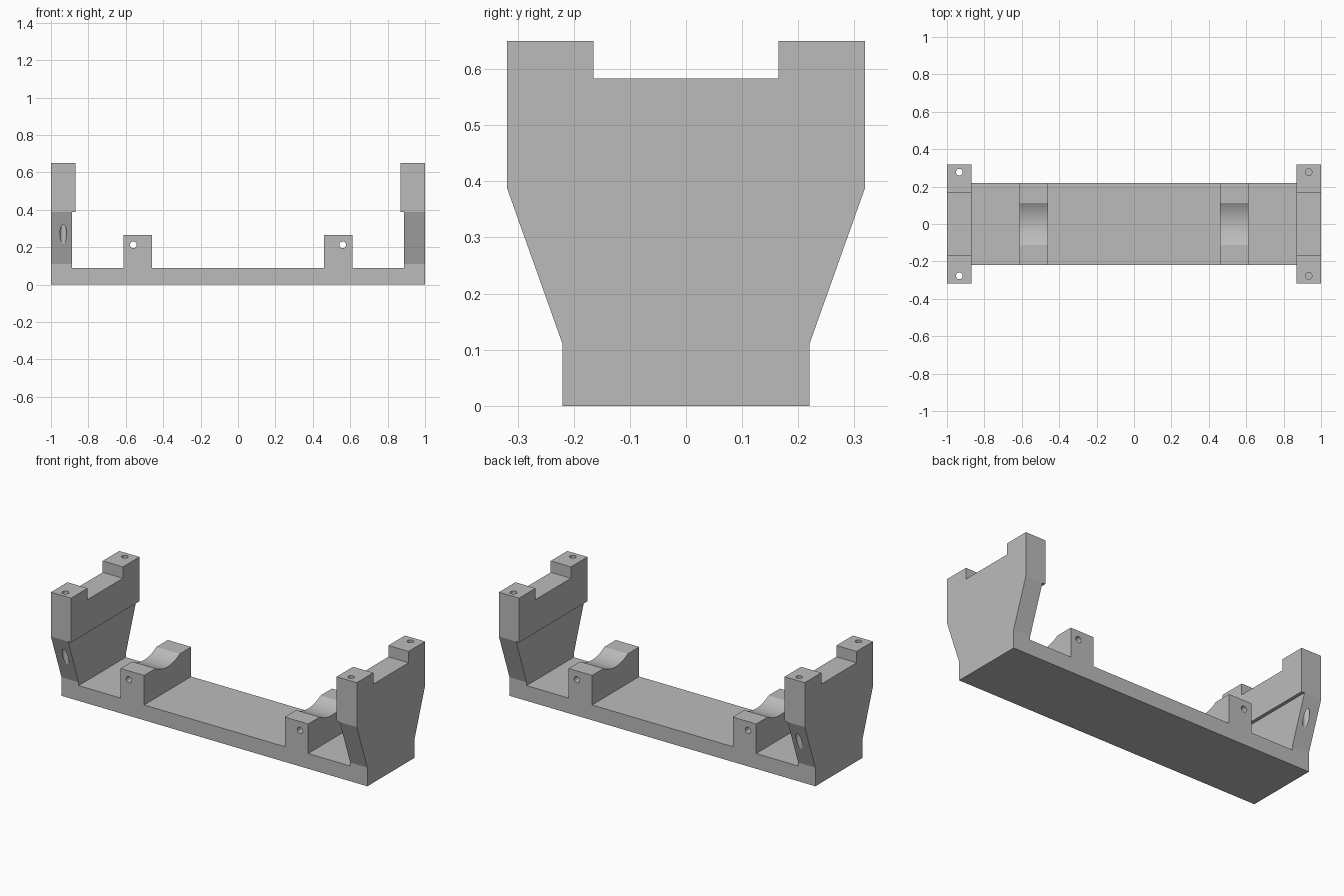
import bpy, bmesh, math
from mathutils import Matrix, Vector

cube = bpy.data.objects.get("Cube")
if cube:
    bpy.data.objects.remove(cube, do_unlink=True)

grey = bpy.data.materials.new("plain grey")
grey.use_nodes = True
COLOUR = (0.5, 0.5, 0.5, 1)
grey.diffuse_color = COLOUR
grey.node_tree.nodes["Principled BSDF"].inputs["Base Color"].default_value = COLOUR


def finish(bm, name):
    bmesh.ops.recalc_face_normals(bm, faces=bm.faces)
    mesh = bpy.data.meshes.new(name)
    bm.to_mesh(mesh)
    bm.free()
    mesh.materials.append(grey)
    obj = bpy.data.objects.new(name, mesh)
    bpy.context.collection.objects.link(obj)
    return obj


def extrude_yz(name, profile, x0, x1):
    """Closed y-z outline pushed along x."""
    bm = bmesh.new()
    face = bm.faces.new([bm.verts.new((x0, y, z)) for y, z in profile])
    out = bmesh.ops.extrude_face_region(bm, geom=[face])
    verts = [v for v in out["geom"] if isinstance(v, bmesh.types.BMVert)]
    bmesh.ops.translate(bm, verts=verts, vec=(x1 - x0, 0, 0))
    return finish(bm, name)


def rod(start, end, radius):
    """Cylinder between two points, used for drilling."""
    start, end = Vector(start), Vector(end)
    axis = end - start
    turn = axis.to_track_quat("Z", "Y").to_matrix().to_4x4()
    bm = bmesh.new()
    bmesh.ops.create_cone(bm, cap_ends=True, segments=32, radius1=radius, radius2=radius,
                          depth=axis.length, matrix=Matrix.Translation((start + end) / 2) @ turn)
    return finish(bm, "drill")


def cut(obj, cutter):
    mod = obj.modifiers.new("cut", "BOOLEAN")
    mod.operation, mod.solver, mod.object = "DIFFERENCE", "EXACT", cutter
    select(obj)
    bpy.ops.object.modifier_apply(modifier=mod.name)
    bpy.data.objects.remove(cutter, do_unlink=True)


def select(obj):
    bpy.ops.object.select_all(action="DESELECT")
    obj.select_set(True)
    bpy.context.view_layer.objects.active = obj


def mirrored(half):
    return half + [(-y, z) for y, z in reversed(half)]


FLOOR, BEND, WIDE, TOP = 0.09, 0.11, 0.388, 0.65
HOLE = 0.018

# Base plate between the two end walls
extrude_yz("base_plate", mirrored([(0.22, 0), (0.22, FLOOR)]), -0.888, 0.888)

# Saddle outline: flat lands either side of a shallow arc
half_chord, arc_r, block_top = 0.113, 0.21, 0.265
arc_angle = math.asin(half_chord / arc_r)
arc_z = block_top + arc_r * math.cos(arc_angle)
arc = []
for i in range(25):
    a = arc_angle * (1 - i / 12)
    arc.append((arc_r * math.sin(a), arc_z - arc_r * math.cos(a)))
saddle = [(0.22, FLOOR), (0.22, block_top)] + arc + [(-0.22, block_top), (-0.22, FLOOR)]

# End wall outlines: flared lower wall, notched thicker head
lower = mirrored([(0.22, 0), (0.22, BEND), (0.319, WIDE)])
head = mirrored([(0.319, WIDE), (0.319, TOP), (0.165, TOP), (0.165, 0.583)])

for side, label in ((-1, "right"), (1, "left")):
    block = extrude_yz(label + "_saddle_block", saddle, side * 0.46, side * 0.613)
    cut(block, rod((side * 0.56, -0.4, 0.213), (side * 0.56, 0.4, 0.213), HOLE))

    wall = extrude_yz(label + "_end_wall", lower, side * 0.888, side)
    top = extrude_yz(label + "_wall_head", head, side * 0.868, side)
    # Screw holes run right through on one end and are blind on the other
    depth = 0.15 if side < 0 else 0.5
    for y in (-0.277, 0.277):
        ends = (side * 0.934, y, depth), (side * 0.934, y, 0.8)
        cut(top, rod(*ends, HOLE))
        if side < 0:
            cut(wall, rod(*ends, HOLE))

    for part in (block, wall, top):
        select(part)
        bpy.ops.object.shade_smooth_by_angle(angle=math.radians(15))
